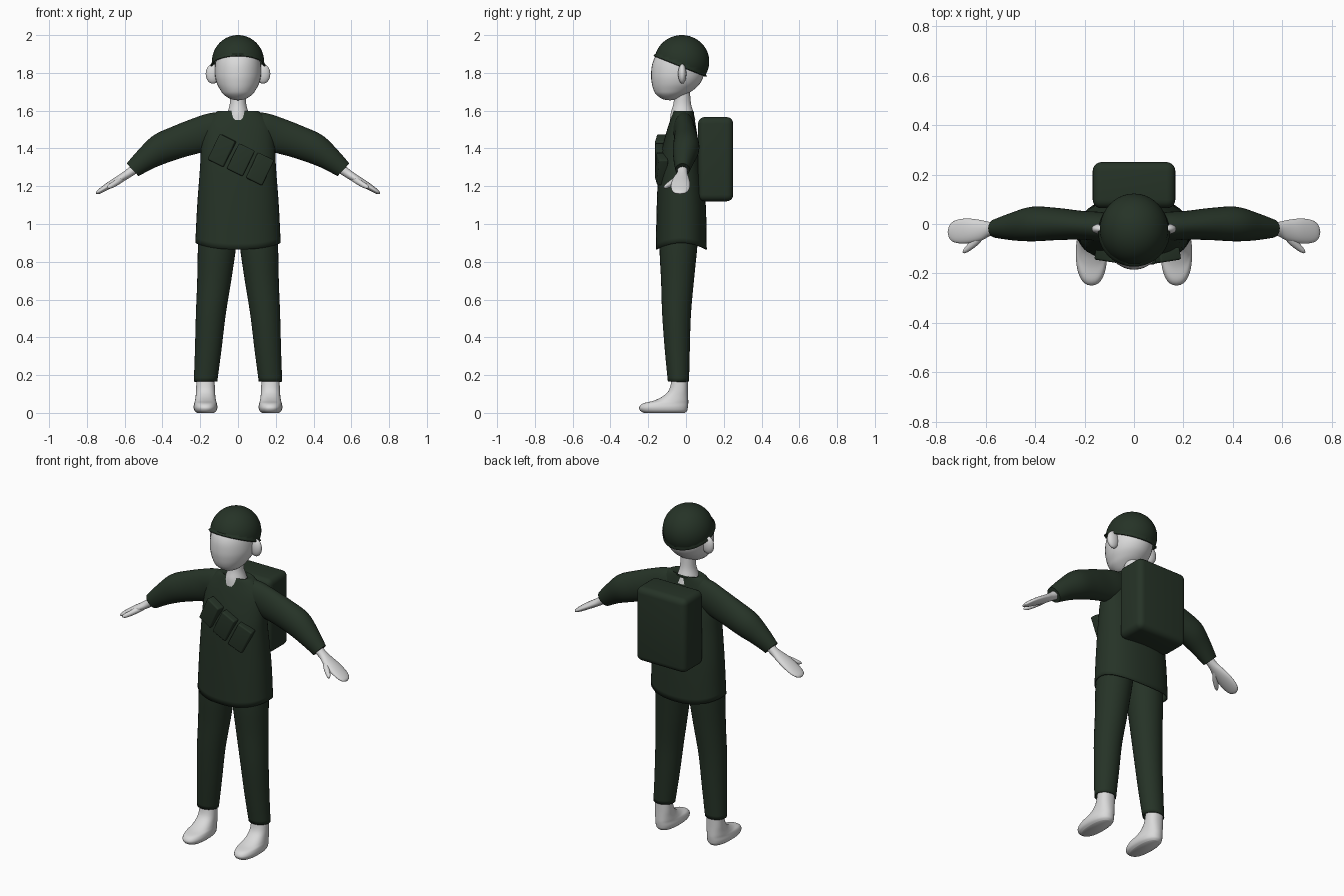
import bpy, bmesh, math
from mathutils import Vector, Matrix

if "Cube" in bpy.data.objects:
    bpy.data.objects.remove(bpy.data.objects["Cube"])


def material(name, rgb):
    m = bpy.data.materials.new(name)
    m.diffuse_color = (*rgb, 1)
    m.use_nodes = True
    m.node_tree.nodes["Principled BSDF"].inputs["Base Color"].default_value = m.diffuse_color
    return m


GREEN = material("dark green cloth", (0.019, 0.033, 0.020))
GREY = material("pale grey skin", (0.70, 0.70, 0.70))


def finish(name, bm, mat, mirror=False, thickness=0.0, angle=50):
    bmesh.ops.recalc_face_normals(bm, faces=bm.faces)
    me = bpy.data.meshes.new(name)
    bm.to_mesh(me)
    bm.free()
    me.materials.append(mat)
    me.shade_smooth()
    me.set_sharp_from_angle(angle=math.radians(angle))
    ob = bpy.data.objects.new(name, me)
    bpy.context.collection.objects.link(ob)
    if thickness:
        s = ob.modifiers.new("thickness", "SOLIDIFY")
        s.thickness, s.offset = thickness, -1
    if mirror:
        ob.modifiers.new("mirror", "MIRROR")
    return ob


def smooth_path(pts, steps):
    """Catmull-Rom interpolation of section tuples."""
    out = []
    for i in range(len(pts) - 1):
        p0, p1, p2, p3 = (pts[max(0, i - 1)], pts[i], pts[i + 1],
                          pts[min(len(pts) - 1, i + 2)])
        for s in range(steps):
            t = s / steps
            out.append([0.5 * (2 * b + (c - a) * t + (2 * a - 5 * b + 4 * c - d) * t * t
                               + (3 * b - a - 3 * c + d) * t ** 3)
                        for a, b, c, d in zip(p0, p1, p2, p3)])
    return out + [list(pts[-1])]


def loft(name, sections, mat, caps=(True, True), n=32, steps=5, power=2.0,
         hem=None, **kw):
    """Sections are (x, y, z, half width, half depth, tilt in degrees)."""
    bm = bmesh.new()
    rings = []
    for x, y, z, a, b, tilt in smooth_path(sections, steps):
        u = Vector((math.cos(math.radians(tilt)), 0, math.sin(math.radians(tilt))))
        ring = []
        for i in range(n):
            t = 2 * math.pi * i / n
            c, s = math.cos(t), math.sin(t)
            c = math.copysign(abs(c) ** (2 / power), c)
            s = math.copysign(abs(s) ** (2 / power), s)
            p = Vector((x, y, z)) + u * max(a, 0.001) * c + Vector((0, max(b, 0.001) * s, 0))
            if hem:
                p.z -= hem(p.z) * s * s
            ring.append(bm.verts.new(p))
        rings.append(ring)
    for r, q in zip(rings, rings[1:]):
        for i in range(n):
            j = (i + 1) % n
            bm.faces.new((r[i], r[j], q[j], q[i]))
    if caps[0]:
        bm.faces.new(rings[0])
    if caps[1]:
        bm.faces.new(rings[-1])
    return finish(name, bm, mat, **kw)


def by_depth(rows, x=0.0):
    """Upright sections from (z, half width, front y, back y)."""
    return [(x, (f + k) / 2, z, a, (k - f) / 2, 0) for z, a, f, k in rows]


def box(name, loc, size, bevel, rot=(0, 0, 0)):
    bm = bmesh.new()
    bmesh.ops.create_cube(bm, size=1, matrix=Matrix.Diagonal((*size, 1)))
    bmesh.ops.bevel(bm, geom=bm.edges[:], offset=bevel, segments=5, profile=0.5,
                    affect='EDGES')
    m = Matrix.Translation(loc)
    m = m @ Matrix.Rotation(math.radians(rot[2]), 4, 'Z') @ Matrix.Rotation(math.radians(rot[1]), 4, 'Y')
    bmesh.ops.transform(bm, matrix=m, verts=bm.verts)
    return finish(name, bm, GREEN)


# Head, with the chin set forward
loft("head", by_depth([
    (1.655, 0.004, -0.09, -0.08), (1.662, 0.04, -0.125, -0.045), (1.685, 0.075, -0.157, 0.0),
    (1.71, 0.094, -0.172, 0.04), (1.745, 0.112, -0.181, 0.075), (1.79, 0.122, -0.185, 0.095),
    (1.85, 0.120, -0.178, 0.098), (1.90, 0.108, -0.152, 0.08), (1.945, 0.07, -0.10, 0.045),
    (1.965, 0.004, -0.03, -0.02)]), GREY)

# Neck
loft("neck", by_depth([(1.55, 0.07, -0.085, 0.05), (1.59, 0.056, -0.08, 0.04),
                       (1.64, 0.043, -0.066, 0.026), (1.72, 0.042, -0.06, 0.02)]), GREY)

# Ears
bm = bmesh.new()
bmesh.ops.create_uvsphere(bm, u_segments=24, v_segments=16, radius=1,
                          matrix=Matrix.Translation((0.133, -0.02, 1.795))
                          @ Matrix.Diagonal((0.038, 0.022, 0.052, 1)))
finish("ear", bm, GREY, mirror=True)

# Helmet: dome cut by a sloping plane, with a flared rim
bm = bmesh.new()
bmesh.ops.create_uvsphere(bm, u_segments=40, v_segments=32, radius=1,
                          matrix=Matrix.Translation((0, -0.022, 1.86))
                          @ Matrix.Diagonal((0.138, 0.145, 0.14, 1)))
slope = Vector((0, 0.4, 1)).normalized()
middle = Vector((0, -0.025, 1.846))
bmesh.ops.bisect_plane(bm, geom=bm.verts[:] + bm.edges[:] + bm.faces[:], plane_co=middle,
                       plane_no=slope, clear_inner=True)
rim = bmesh.ops.extrude_edge_only(bm, edges=[e for e in bm.edges if e.is_boundary])
for v in rim["geom"]:
    if isinstance(v, bmesh.types.BMVert):
        v.co = middle + (v.co - middle) * 1.06 - slope * 0.009
finish("helmet", bm, GREEN, thickness=0.008)

# Tunic body: open at the bottom, hem dipping at front and back
loft("tunic", by_depth([
    (0.90, 0.226, -0.160, 0.110), (1.10, 0.216, -0.155, 0.105), (1.30, 0.201, -0.145, 0.085),
    (1.40, 0.196, -0.127, 0.072), (1.50, 0.182, -0.100, 0.055), (1.56, 0.150, -0.080, 0.045),
    (1.598, 0.105, -0.066, 0.038), (1.588, 0.066, -0.062, 0.036), (1.56, 0.058, -0.055, 0.03)]),
    GREEN, caps=(False, False), n=48, power=2.3, thickness=0.006,
    hem=lambda z: 0.035 * max(0, 1 - (z - 0.9) / 0.25))

# Sleeves
loft("sleeve", [
    (0.06, -0.01, 1.515, 0.08, 0.045, 78), (0.13, -0.01, 1.497, 0.092, 0.058, 75),
    (0.21, -0.005, 1.470, 0.093, 0.058, 70), (0.31, 0.0, 1.437, 0.087, 0.065, 68),
    (0.41, 0.0, 1.397, 0.081, 0.07, 62), (0.49, -0.01, 1.342, 0.062, 0.056, 52),
    (0.558, -0.018, 1.287, 0.046, 0.038, 47)], GREEN, mirror=True)

# Hands: wrist, flat palm and rounded finger end
loft("hand", [
    (0.53, -0.018, 1.305, 0.027, 0.026, 55), (0.58, -0.02, 1.268, 0.023, 0.028, 57),
    (0.62, -0.026, 1.242, 0.021, 0.042, 58), (0.67, -0.028, 1.212, 0.019, 0.050, 58),
    (0.715, -0.030, 1.184, 0.015, 0.047, 58), (0.742, -0.032, 1.167, 0.010, 0.032, 58),
    (0.752, -0.032, 1.160, 0.002, 0.004, 58)], GREY, n=24, mirror=True)
loft("thumb", [
    (0.60, -0.025, 1.248, 0.015, 0.020, 60), (0.63, -0.06, 1.228, 0.016, 0.022, 60),
    (0.665, -0.092, 1.206, 0.014, 0.017, 60), (0.684, -0.108, 1.196, 0.010, 0.010, 60),
    (0.692, -0.114, 1.192, 0.002, 0.002, 60)], GREY, n=20, mirror=True)

# Trouser legs, meeting at the crotch under the tunic
loft("trouser_leg", [
    (0.172, -0.040, 0.165, 0.062, 0.056, 0), (0.158, -0.046, 0.33, 0.070, 0.066, 0),
    (0.144, -0.050, 0.52, 0.079, 0.076, 0), (0.126, -0.045, 0.70, 0.090, 0.087, 0),
    (0.111, -0.040, 0.88, 0.101, 0.100, 0), (0.100, -0.03, 1.02, 0.103, 0.100, 0)],
    GREEN, caps=(False, True), mirror=True, thickness=0.006)

# Feet
loft("foot", by_depth([
    (0.0, 0.045, -0.225, -0.005), (0.012, 0.058, -0.243, 0.006), (0.03, 0.063, -0.248, 0.010),
    (0.05, 0.060, -0.228, 0.012), (0.065, 0.056, -0.170, 0.012), (0.09, 0.052, -0.120, 0.011),
    (0.125, 0.050, -0.088, 0.010), (0.19, 0.047, -0.074, 0.010)], x=0.172),
    GREY, power=2.3, mirror=True)

# Backpack
box("backpack", (0, 0.157, 1.343), (0.334, 0.186, 0.446), 0.035)

# Row of chest pouches, stepping down across the chest
for i in range(3):
    k = i - 1
    box(f"pouch_{i + 1}", (0.015 + 0.1 * k, -0.138 + 0.008 * abs(k), 1.34 - 0.049 * k),
        (0.094, 0.05, 0.15), 0.008, (0, 26, 9 * k))
